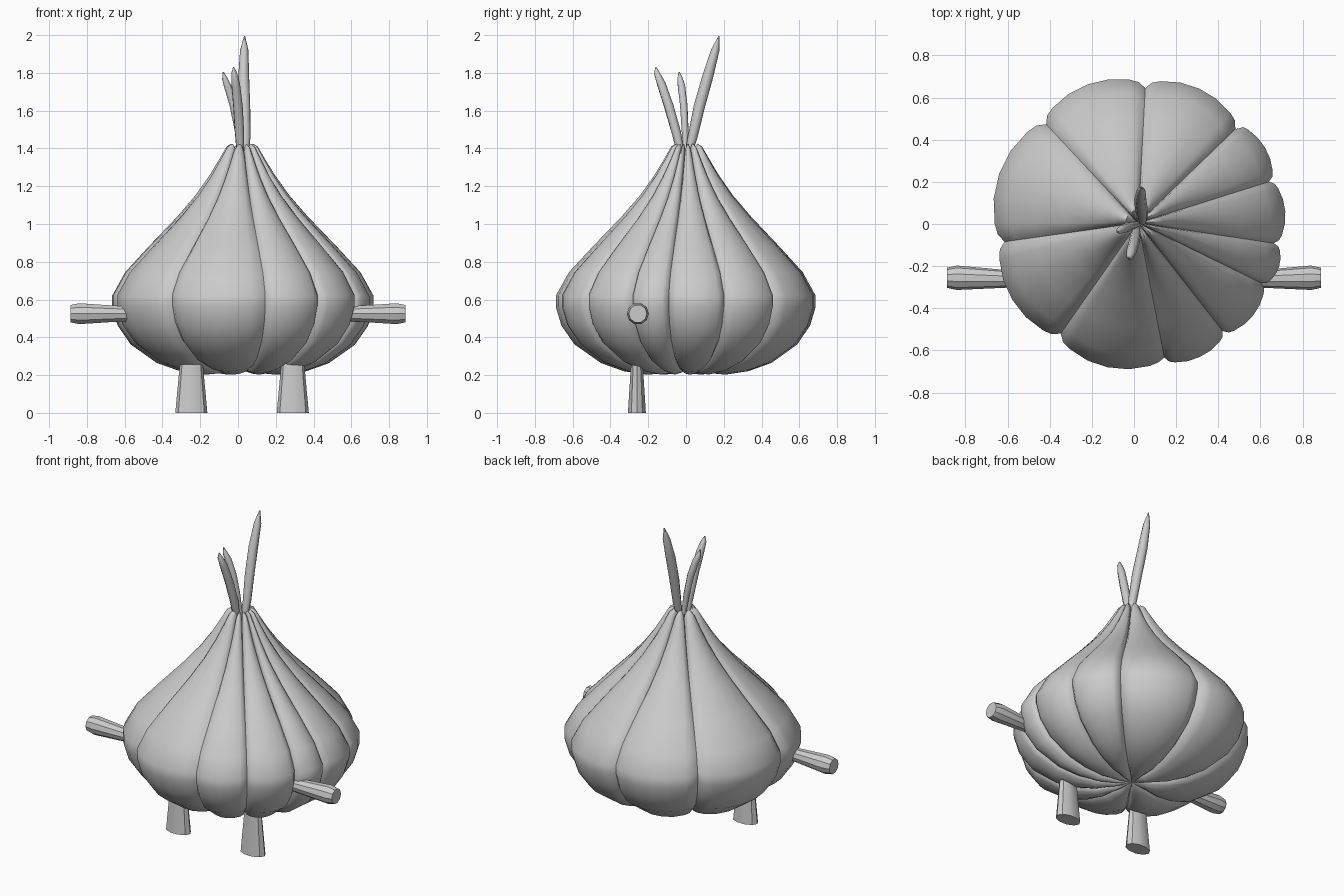
import bpy, bmesh, math
from mathutils import Vector

if "Cube" in bpy.data.objects:
    bpy.data.objects.remove(bpy.data.objects["Cube"])

grey = bpy.data.materials.new("plain_grey")
grey.diffuse_color = (0.6, 0.6, 0.6, 1)
grey.use_nodes = True
grey.node_tree.nodes["Principled BSDF"].inputs["Base Color"].default_value = grey.diffuse_color


def finish(name, bm, angle):
    bmesh.ops.recalc_face_normals(bm, faces=bm.faces)
    me = bpy.data.meshes.new(name)
    bm.to_mesh(me)
    bm.free()
    me.materials.append(grey)
    ob = bpy.data.objects.new(name, me)
    bpy.context.collection.objects.link(ob)
    bpy.ops.object.select_all(action='DESELECT')
    ob.select_set(True)
    bpy.context.view_layer.objects.active = ob
    bpy.ops.object.shade_smooth_by_angle(angle=math.radians(angle))
    return ob


def skin(bm, rings):
    for a, b in zip(rings, rings[1:]):
        for i in range(len(a)):
            j = (i + 1) % len(a)
            bm.faces.new((a[i], a[j], b[j], b[i]))


def tube(name, path, sides, angle):
    """Path entries: (centre, width radius, depth radius)."""
    bm = bmesh.new()
    pts = [Vector(p[0]) for p in path]
    rings = []
    for k, (_, rx, ry) in enumerate(path):
        d = pts[min(k + 1, len(pts) - 1)] - pts[max(k - 1, 0)]
        q = d.to_track_quat('Z', 'Y')
        rings.append([bm.verts.new(pts[k] + q @ Vector(
            (rx * math.cos(2 * math.pi * i / sides), ry * math.sin(2 * math.pi * i / sides), 0)))
            for i in range(sides)])
    skin(bm, rings)
    bm.faces.new(rings[0])
    bm.faces.new(rings[-1])
    return finish(name, bm, angle)


# Bulb: a turned profile pulled in at the creases between cloves
creases = [-172, -125, -79, -52, -26, -8.5, 17.5, 44, 87, 133, 188]
steps = [0, .06, .14, .32, .5, .68, .86, .94]
profile = [(.10, .213), (.22, .203), (.34, .22), (.46, .262), (.60, .36), (.67, .46),
           (.70, .56), (.70, .62), (.63, .745), (.50, .885), (.35, 1.04), (.25, 1.155),
           (.175, 1.26), (.12, 1.35), (.085, 1.41), (.06, 1.425), (.035, 1.395)]
CX, CY, PIVOT = .02, .005, .7
bm = bmesh.new()
columns = []
for a, b in zip(creases, creases[1:]):
    depth = .085 if b - a > 30 else .07
    for t in steps:
        bulge = math.sin(math.pi * t) ** .45 if t else 0
        columns.append((math.radians(a + (b - a) * t), 1 - depth * (1 - bulge)))
rings = []
for r, z in profile:
    rings.append([bm.verts.new((CX + r * f * math.cos(a), CY + r * f * math.sin(a),
                                PIVOT + (z - PIVOT) * f)) for a, f in columns])
skin(bm, rings)
for ring, z in ((rings[0], .235), (rings[-1], 1.35)):
    c = bm.verts.new((CX, CY, z))
    for i in range(len(ring)):
        bm.faces.new((ring[i], ring[(i + 1) % len(ring)], c))
finish("garlic_bulb", bm, 42)

# Legs and arms
for side, s, leg_x in (("left", -1, -.247), ("right", 1, .29)):
    tube(side + "_leg", [((leg_x, -.26, 0), .085, .05), ((leg_x, -.26, .27), .06, .032),
                         ((leg_x, -.26, .36), .055, .03)], 10, 30)
    tube(side + "_arm", [((s * .5, -.26, .525), .038, .038), ((s * .62, -.26, .525), .043, .043),
                         ((s * .84, -.255, .525), .058, .058),
                         ((s * .887, -.255, .525), .048, .048)], 10, 30)

# Sprouts: tapering curved shoots
sprouts = {
    "tall_sprout": [(.04, .01, 1.36, .018), (.04, .035, 1.46, .026), (.035, .07, 1.62, .030),
                    (.03, .115, 1.78, .029), (.033, .155, 1.92, .022), (.035, .175, 1.995, .003)],
    "front_sprout": [(.012, -.025, 1.36, .018), (.008, -.05, 1.48, .025), (0, -.09, 1.62, .026),
                     (-.012, -.13, 1.74, .024), (-.02, -.155, 1.80, .016), (-.024, -.16, 1.83, .003)],
    "side_sprout": [(.02, 0, 1.36, .014), (0, -.005, 1.5, .019), (-.025, -.012, 1.63, .021),
                    (-.055, -.024, 1.73, .021), (-.07, -.032, 1.77, .015), (-.078, -.036, 1.805, .003)],
}
for name, pts in sprouts.items():
    tube(name, [(p[:3], p[3], p[3]) for p in pts], 8, 50)
